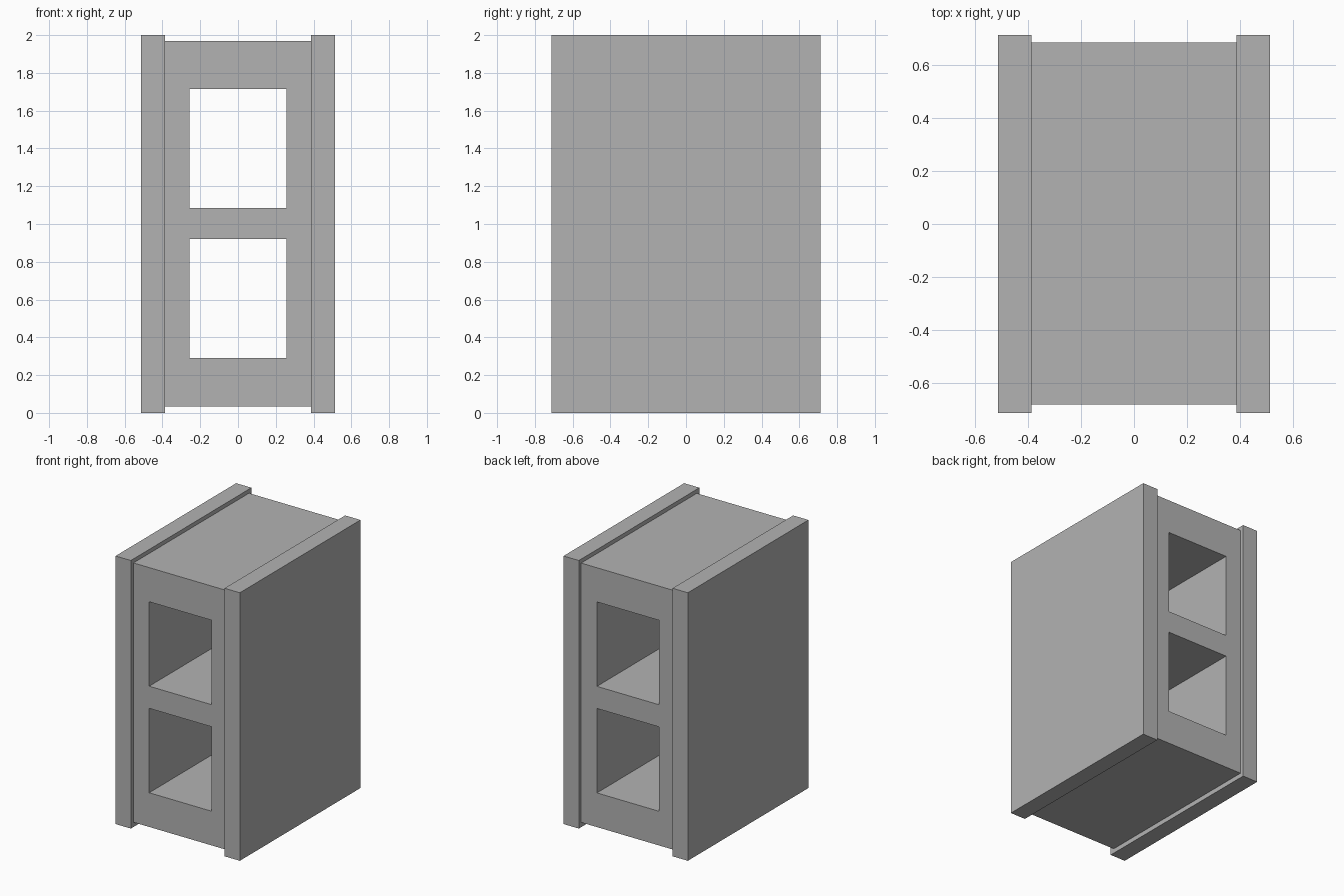
import bpy
import bmesh

default_cube = bpy.data.objects.get("Cube")
if default_cube:
    bpy.data.objects.remove(default_cube, do_unlink=True)

# Single concrete colour
concrete = bpy.data.materials.new("concrete_grey")
concrete.use_nodes = True
grey = (0.45, 0.45, 0.45, 1.0)
concrete.diffuse_color = grey
concrete.node_tree.nodes["Principled BSDF"].inputs["Base Color"].default_value = grey


def lattice(name, xs, zs, front, back, holes=()):
    """Grid of cells in the XZ plane, minus the holes, extruded along Y."""
    bm = bmesh.new()
    points = [[bm.verts.new((x, front, z)) for z in zs] for x in xs]
    for i in range(len(xs) - 1):
        for j in range(len(zs) - 1):
            if (i, j) not in holes:
                bm.faces.new((points[i][j], points[i + 1][j],
                              points[i + 1][j + 1], points[i][j + 1]))
    extruded = bmesh.ops.extrude_face_region(bm, geom=bm.faces[:], use_keep_orig=True)
    moved = [g for g in extruded["geom"] if isinstance(g, bmesh.types.BMVert)]
    bmesh.ops.translate(bm, verts=moved, vec=(0, back - front, 0))
    bmesh.ops.recalc_face_normals(bm, faces=bm.faces[:])
    mesh = bpy.data.meshes.new(name)
    bm.to_mesh(mesh)
    bm.free()
    mesh.materials.append(concrete)
    obj = bpy.data.objects.new(name, mesh)
    bpy.context.collection.objects.link(obj)
    return obj


# Hollow core with two through openings
lattice("hollow_core",
        xs=(-0.387, -0.257, 0.257, 0.387),
        zs=(0.035, 0.29, 0.92, 1.085, 1.715, 1.97),
        front=-0.68, back=0.683, holes={(1, 1), (1, 3)})

# Overhanging slab on each side
for name, inner, outer in (("right_slab", -0.387, -0.513), ("left_slab", 0.387, 0.513)):
    lattice(name, sorted((inner, outer)), (0, 2), -0.711, 0.711)
